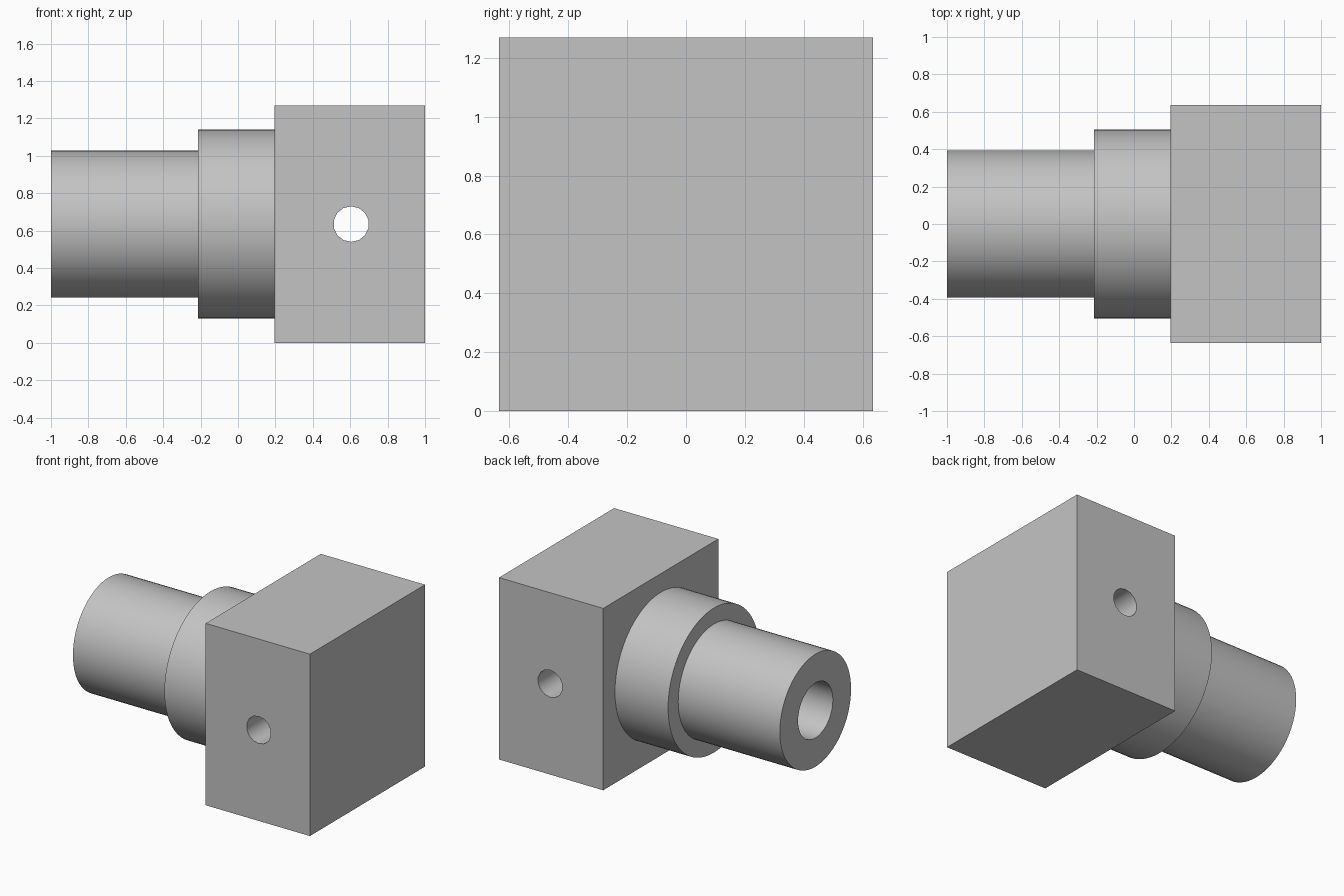
import bpy, math

cube = bpy.data.objects.get("Cube")
if cube:
    bpy.data.objects.remove(cube, do_unlink=True)

AXIS_Z = 0.635      # height of the common centre line
HOLE_X = 0.605      # position of the cross hole

grey = bpy.data.materials.new("plain_grey")
grey.use_nodes = True
colour = (0.55, 0.55, 0.55, 1)
grey.diffuse_color = colour
grey.node_tree.nodes["Principled BSDF"].inputs["Base Color"].default_value = colour


def rod_x(name, radius, x0, x1, sides=64):
    """Cylinder lying along x between x0 and x1."""
    bpy.ops.mesh.primitive_cylinder_add(
        vertices=sides, radius=radius, depth=x1 - x0,
        location=((x0 + x1) / 2, 0, AXIS_Z), rotation=(0, math.pi / 2, 0))
    bpy.context.object.name = name
    return bpy.context.object


def combine(body, tool, operation):
    """Apply a boolean to the body and discard the tool."""
    mod = body.modifiers.new(tool.name, "BOOLEAN")
    mod.operation, mod.solver, mod.object = operation, "EXACT", tool
    bpy.ops.object.select_all(action="DESELECT")
    bpy.context.view_layer.objects.active = body
    body.select_set(True)
    bpy.ops.object.modifier_apply(modifier=mod.name)
    bpy.data.objects.remove(tool, do_unlink=True)


# Square block
bpy.ops.mesh.primitive_cube_add(size=1, location=(0.5975, 0, AXIS_Z))
body = bpy.context.object
body.name = "fitting_body"
body.scale = (0.805, 1.27, 1.27)
bpy.ops.object.transform_apply(location=True, rotation=True, scale=True)

# Collar and barrel, overlapping inward so they merge cleanly
combine(body, rod_x("collar", 0.505, -0.215, 0.3), "UNION")
combine(body, rod_x("barrel", 0.393, -1.0, 0.0), "UNION")

# Blind bore along the barrel
combine(body, rod_x("bore", 0.192, -1.1, HOLE_X, 48), "DIFFERENCE")

# Cross hole through the block, front to back
bpy.ops.mesh.primitive_cylinder_add(
    vertices=14, radius=0.095, depth=1.6,
    location=(HOLE_X, 0, AXIS_Z), rotation=(math.pi / 2, 0, 0))
bpy.context.object.name = "cross_hole"
combine(body, bpy.context.object, "DIFFERENCE")

# Colour and shading
body.data.materials.clear()
body.data.materials.append(grey)
for face in body.data.polygons:
    face.material_index = 0
body.select_set(True)
bpy.context.view_layer.objects.active = body
bpy.ops.object.shade_smooth_by_angle(angle=math.radians(30))
